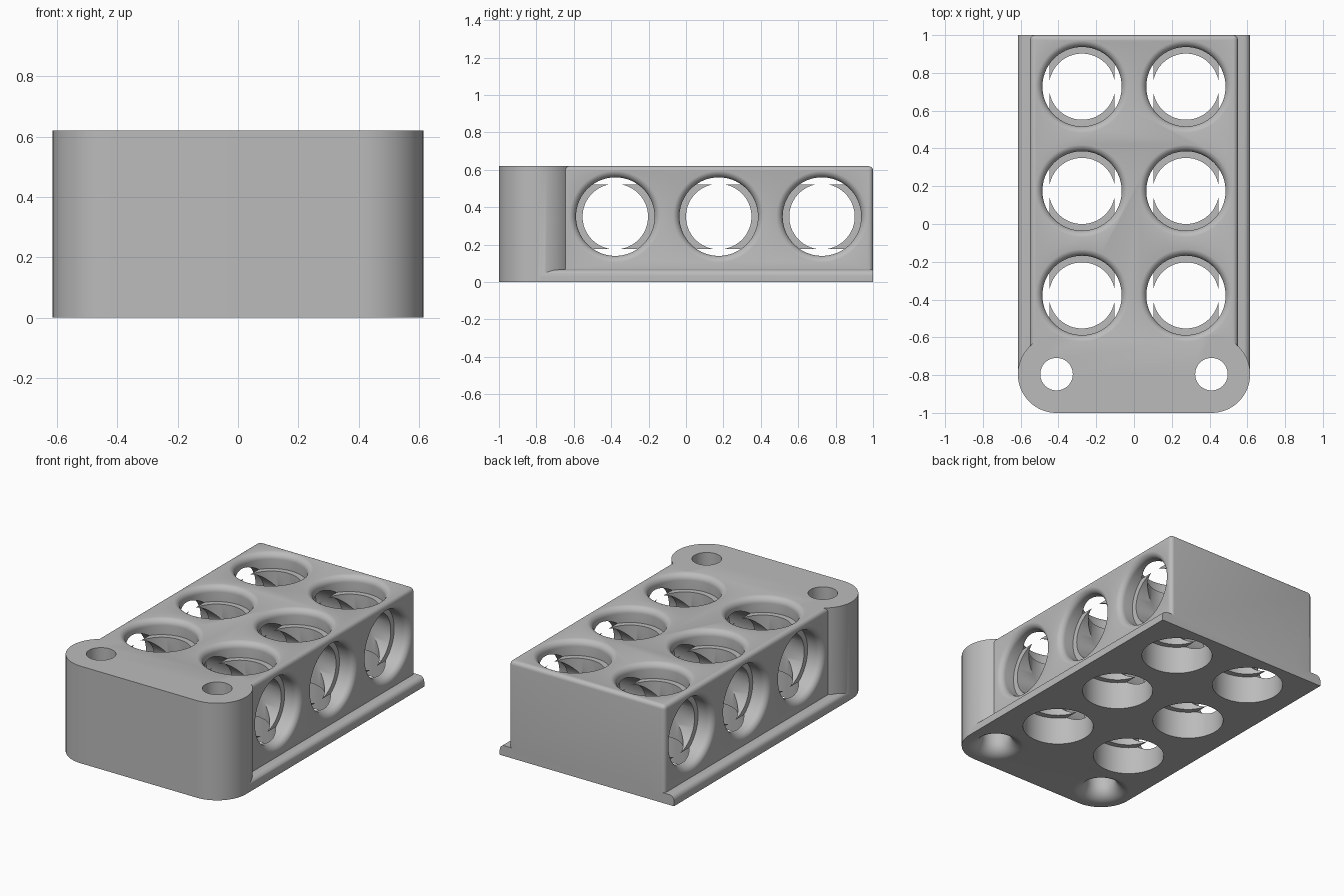
import bpy, bmesh, math
from mathutils import Matrix

cube = bpy.data.objects.get("Cube")
if cube:
    bpy.data.objects.remove(cube, do_unlink=True)

HEIGHT, HALF_BODY, HALF_BASE = 0.62, 0.55, 0.615
HOLE_X, HOLE_Z = 0.275, 0.35
HOLE_YS = (-0.378, 0.175, 0.727)
BOLT_X, BOLT_Y, CORNER = 0.41, -0.795, 0.205
BORE, COUNTERBORE, LIP, CELL = 0.175, 0.21, 0.04, 0.172

grey = bpy.data.materials.new("plain grey")
grey.use_nodes = True
grey.diffuse_color = (0.5, 0.5, 0.5, 1)
grey.node_tree.nodes["Principled BSDF"].inputs["Base Color"].default_value = (0.5, 0.5, 0.5, 1)


def finish(bm, name):
    bmesh.ops.recalc_face_normals(bm, faces=bm.faces)
    mesh = bpy.data.meshes.new(name)
    bm.to_mesh(mesh)
    bm.free()
    mesh.materials.append(grey)
    obj = bpy.data.objects.new(name, mesh)
    bpy.context.collection.objects.link(obj)
    return obj


def prism(name, outline, place, start, end):
    """Extrude a 2D outline; place(a, b, t) maps it into space."""
    bm = bmesh.new()
    rings = [[bm.verts.new(place(a, b, t)) for a, b in outline] for t in (start, end)]
    n = len(outline)
    for i in range(n):
        j = (i + 1) % n
        bm.faces.new((rings[0][i], rings[0][j], rings[1][j], rings[1][i]))
    for ring in rings:
        bm.faces.new(ring)
    return finish(bm, name)


def lathe(name, profile, location, along_x=False, sides=72):
    """Closed revolved solid from (radius, height) points."""
    bm = bmesh.new()
    rings = []
    for r, h in profile:
        rings.append([bm.verts.new((r * math.cos(2 * math.pi * i / sides),
                                    r * math.sin(2 * math.pi * i / sides), h))
                      for i in range(sides)])
    for low, high in zip(rings, rings[1:]):
        for i in range(sides):
            j = (i + 1) % sides
            bm.faces.new((low[i], low[j], high[j], high[i]))
    bm.faces.new(rings[0])
    bm.faces.new(rings[-1])
    turn = Matrix.Rotation(math.pi / 2, 4, 'Y') if along_x else Matrix()
    bmesh.ops.transform(bm, matrix=Matrix.Translation(location) @ turn, verts=bm.verts)
    return finish(bm, name)


def combine(target, tool, operation):
    tool.hide_render = True
    mod = target.modifiers.new("combine", 'BOOLEAN')
    mod.operation, mod.object, mod.solver = operation, tool, 'EXACT'
    bpy.context.view_layer.objects.active = target
    bpy.ops.object.modifier_apply(modifier=mod.name)
    bpy.data.objects.remove(tool, do_unlink=True)


def arc(cx, cy, r, start, end, steps):
    angles = [math.radians(start + (end - start) * i / steps) for i in range(steps + 1)]
    return [(cx + r * math.cos(a), cy + r * math.sin(a)) for a in angles]


def lip(radius, fillet, top):
    """Rounded mouth flaring outwards up to a face at the given height."""
    top += 0.0005
    return arc(radius + fillet, top - fillet, fillet, 180, 90, 10) + [(radius + fillet, top + 0.05)]


# Main block, rounded along its top and back edges
bm = bmesh.new()
bmesh.ops.create_cube(bm, size=1)
for v in bm.verts:
    v.co = (v.co.x * 2 * HALF_BODY, 1 if v.co.y > 0 else -0.8, HEIGHT if v.co.z > 0 else 0)
soft = []
for e in bm.edges:
    mid = (e.verts[0].co + e.verts[1].co) / 2
    is_top = mid.z > HEIGHT - 0.01 and mid.y > -0.7
    is_back_side = mid.y > 0.99 and abs(mid.x) > 0.5
    if is_top or is_back_side:
        soft.append(e)
bmesh.ops.bevel(bm, geom=soft, offset=0.025, segments=5, profile=0.5, affect='EDGES')
block = finish(bm, "manifold_block")

# Base rails with rounded upper edges
rail_r, rail_top = 0.033, 0.066
rail = [(-HALF_BASE, 0), (HALF_BASE, 0)]
rail += arc(HALF_BASE - rail_r, rail_top - rail_r, rail_r, 0, 90, 8)
rail += arc(rail_r - HALF_BASE, rail_top - rail_r, rail_r, 90, 180, 8)
base = prism("base_rails", rail, lambda a, b, t: (a, t, b), -0.78, 1)
combine(block, base, 'UNION')

# Front mounting head with round ends
plan = arc(BOLT_X, BOLT_Y, CORNER, -90, 90, 36) + arc(-BOLT_X, BOLT_Y, CORNER, 90, 270, 36)
head = prism("mounting_head", plan, lambda a, b, t: (a, b, t), 0, HEIGHT)
combine(block, head, 'UNION')

# Upright holes: rounded mouth, ledge, bore, plain counterbore below
upright = [(COUNTERBORE, -0.05), (COUNTERBORE, HOLE_Z - CELL), (BORE, HOLE_Z - CELL),
           (BORE, HOLE_Z + CELL), (COUNTERBORE, HOLE_Z + CELL)]
upright += lip(COUNTERBORE, LIP, HEIGHT)
for y in HOLE_YS:
    for x in (-HOLE_X, HOLE_X):
        combine(block, lathe("upright_cutter", upright, (x, y, 0)), 'DIFFERENCE')

# Cross holes: same steps, mirrored about the middle
half = [(COUNTERBORE, HOLE_X - CELL), (BORE, HOLE_X - CELL),
        (BORE, HOLE_X + CELL), (COUNTERBORE, HOLE_X + CELL)]
half += lip(COUNTERBORE, LIP, HALF_BODY)
cross = [(r, -h) for r, h in reversed(half)] + half
for y in HOLE_YS:
    combine(block, lathe("cross_cutter", cross, (0, y, HOLE_Z), True), 'DIFFERENCE')

# Bolt holes flaring out underneath
bolt_r = 0.086
bolt = [(r, -h) for r, h in reversed(lip(bolt_r, bolt_r, 0))] + [(bolt_r, HEIGHT + 0.05)]
for x in (-BOLT_X, BOLT_X):
    combine(block, lathe("bolt_cutter", bolt, (x, BOLT_Y, 0), sides=48), 'DIFFERENCE')

# Smooth curves, sharp edges
bpy.ops.object.select_all(action='DESELECT')
block.select_set(True)
bpy.context.view_layer.objects.active = block
bpy.ops.object.shade_smooth_by_angle(angle=math.radians(30))
